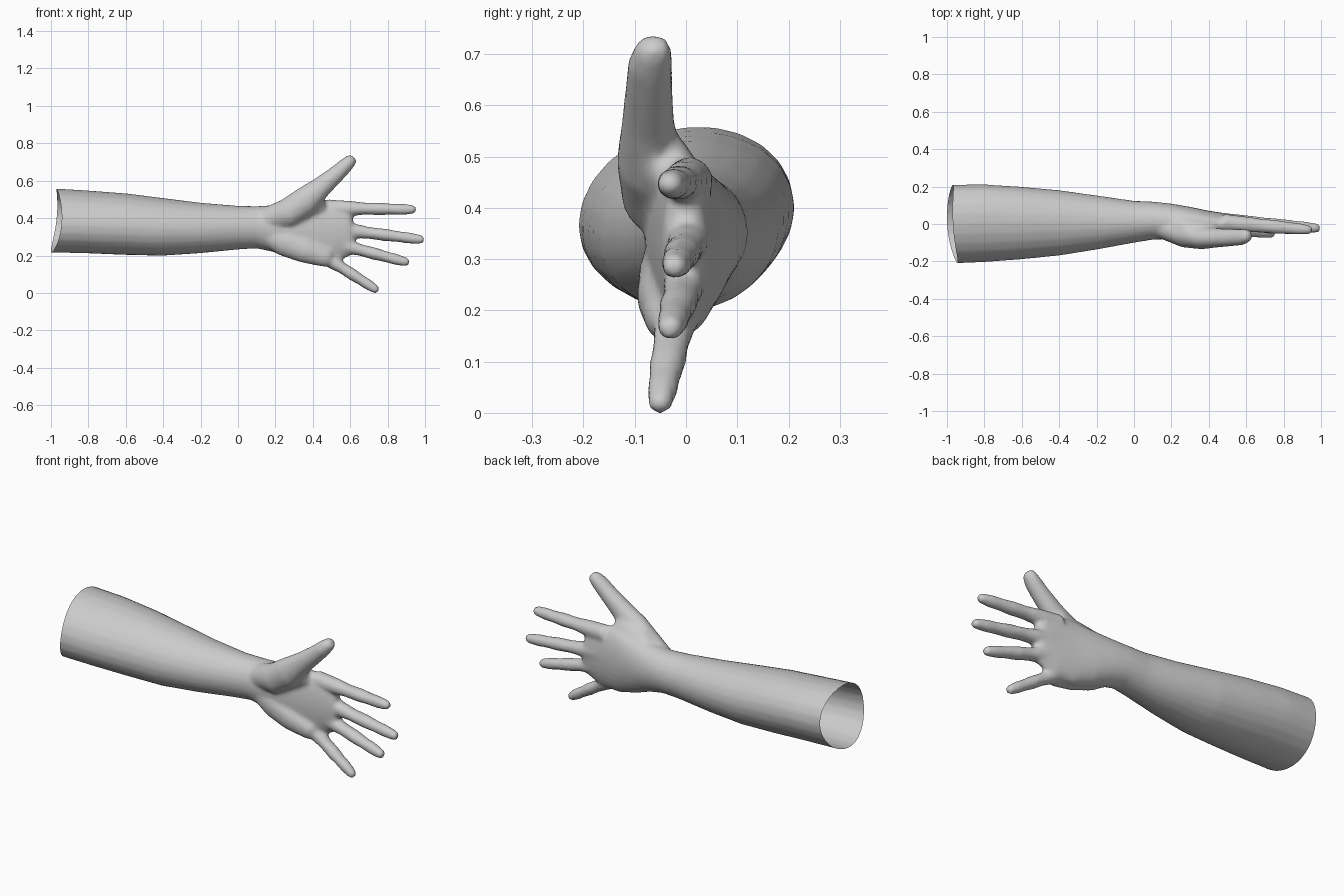
import bpy, bmesh, math
from mathutils import Vector

cube = bpy.data.objects.get("Cube")
if cube:
    bpy.data.objects.remove(cube, do_unlink=True)

skin = bpy.data.materials.new("skin_grey")
skin.use_nodes = True
grey = (0.6, 0.6, 0.6, 1)
skin.diffuse_color = grey
skin.node_tree.nodes["Principled BSDF"].inputs["Base Color"].default_value = grey

SIDES = 24


def loft(bm, sections):
    """Closed tube through (x, y, z, half width, half thickness), rounded at its far end."""
    path = [(Vector(s[:3]), s[3], s[4]) for s in sections]
    end, w, t = path[-1]
    ahead = (end - path[-2][0]).normalized() * min(w, t)
    for step, scale in ((0.5, 0.86), (0.88, 0.5)):
        path.append((end + ahead * step, w * scale, t * scale))
    rings = []
    for i, (c, w, t) in enumerate(path):
        d = path[min(i + 1, len(path) - 1)][0] - path[max(i - 1, 0)][0]
        side = Vector((-d.z, 0, d.x)).normalized()
        rings.append([bm.verts.new(c + side * w * math.sin(a) + Vector((0, t * math.cos(a), 0)))
                      for a in (2 * math.pi * k / SIDES for k in range(SIDES))])
    for a, b in zip(rings, rings[1:]):
        for k in range(SIDES):
            n = (k + 1) % SIDES
            bm.faces.new((a[k], a[n], b[n], b[k]))
    bm.faces.new(rings[0][::-1])
    bm.faces.new(rings[-1])


bm = bmesh.new()

# Forearm, wrist and palm
loft(bm, [(-1.1, 0, .39, .172, .21), (-.97, 0, .388, .17, .21), (-.8, .004, .38, .167, .208),
          (-.6, .005, .368, .164, .194), (-.4, .006, .353, .154, .175), (-.2, .008, .348, .135, .145),
          (0, .012, .35, .117, .112), (.1, .018, .352, .113, .102), (.2, .014, .346, .127, .095),
          (.3, .006, .335, .153, .086), (.4, 0, .328, .175, .071), (.5, -.002, .328, .17, .058),
          (.58, -.002, .338, .142, .046)])

# Heel of the palm below the little finger
loft(bm, [(.14, -.01, .32, .06, .06), (.25, -.033, .275, .078, .058),
          (.36, -.043, .228, .068, .053), (.47, -.04, .19, .052, .042)])

# Thumb with its thick root
loft(bm, [(.12, -.005, .385, .06, .065), (.26, -.05, .422, .08, .075), (.36, -.072, .492, .077, .063),
          (.45, -.074, .571, .056, .051), (.53, -.072, .64, .045, .046),
          (.575, -.07, .682, .04, .044), (.598, -.066, .705, .035, .038)])

# Web of flesh between thumb and index finger
loft(bm, [(.18, -.005, .39, .065, .08), (.3, -.03, .43, .092, .072), (.42, -.035, .485, .066, .047)])

# Fingers: base and tip positions, from index to little finger
for base, tip, size in (((.48, .008, .455), (.93, -.03, .447), 1.1),
                        ((.48, .014, .350), (.974, -.022, .287), 1.08),
                        ((.46, .008, .282), (.895, -.03, .167), 1.08),
                        ((.42, -.013, .222), (.733, -.05, .022), 1.05)):
    base, tip = Vector(base), Vector(tip)
    shape = ((0, .042, .042), (.3, .036, .038), (.45, .029, .034), (.62, .031, .034),
             (.75, .027, .03), (.88, .028, .029), (1, .023, .024))
    loft(bm, [(*base.lerp(tip, f), w * size, t * size) for f, w, t in shape])

bmesh.ops.recalc_face_normals(bm, faces=bm.faces)
rough = bpy.data.meshes.new("arm_and_hand_rough")
bm.to_mesh(rough)
bm.free()
arm = bpy.data.objects.new("arm_and_hand", rough)
bpy.context.collection.objects.link(arm)

# Fuse the volumes into one skin
mod = arm.modifiers.new("fuse", 'REMESH')
mod.mode = 'VOXEL'
mod.voxel_size = 0.01
mod = arm.modifiers.new("soften", 'SMOOTH')
mod.factor = 0.5
mod.iterations = 8
mod = arm.modifiers.new("simplify", 'DECIMATE')
mod.ratio = 0.3
bpy.context.view_layer.update()
evaluated = arm.evaluated_get(bpy.context.evaluated_depsgraph_get())
mesh = bpy.data.meshes.new_from_object(evaluated)
arm.modifiers.clear()
arm.data = mesh
bpy.data.meshes.remove(rough)

# Open the elbow end, give it a wavy rim and tilt the muscle of the forearm
bm = bmesh.new()
bm.from_mesh(mesh)
bmesh.ops.bisect_plane(bm, geom=bm.verts[:] + bm.edges[:] + bm.faces[:],
                       plane_co=(-.97, 0, 0), plane_no=(1, 0, 0), clear_inner=True)
for v in bm.verts:
    tilt = min(max(-v.co.x / .8, 0), 1)
    if v.co.x < -.8:
        up, back = (v.co.z - .388) / .17, v.co.y / .208
        wave = .0155 * up - .0125 * back - .0137 * (up * up - back * back)
        v.co.x += wave * (-.8 - v.co.x) / .17
    v.co.z += .1 * tilt * v.co.y
low = min(v.co.z for v in bm.verts)
for v in bm.verts:
    v.co.z -= low
bm.to_mesh(mesh)
bm.free()

mesh.materials.clear()
mesh.materials.append(skin)
bpy.ops.object.select_all(action='DESELECT')
arm.select_set(True)
bpy.context.view_layer.objects.active = arm
bpy.ops.object.shade_smooth_by_angle(angle=math.radians(40))
